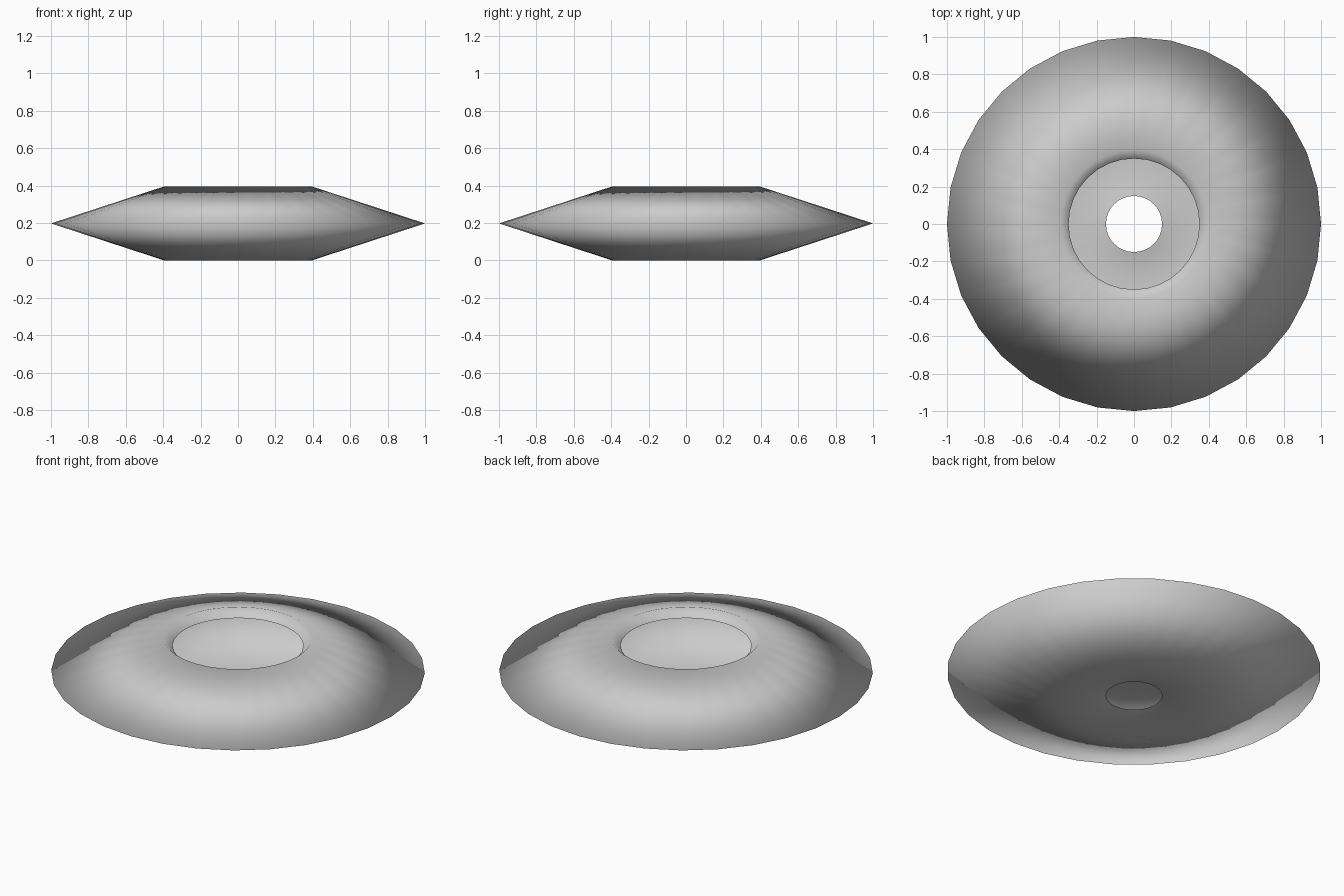
import bpy, bmesh, math

if "Cube" in bpy.data.objects:
    bpy.data.objects.remove(bpy.data.objects["Cube"])

# Open shell cross-section: (radius, height), from the lower hole round to the upper opening
profile = [(0.15, 0.048), (0.395, 0.0), (1.0, 0.1975), (0.395, 0.395), (0.35, 0.35)]
SIDES = 32

bm = bmesh.new()
verts = [bm.verts.new((r, 0, z)) for r, z in profile]
edges = [bm.edges.new(pair) for pair in zip(verts, verts[1:])]

# Revolve the profile around z
bmesh.ops.spin(bm, geom=verts + edges, cent=(0, 0, 0), axis=(0, 0, 1),
               angle=2 * math.pi, steps=SIDES, use_duplicate=False)
bmesh.ops.remove_doubles(bm, verts=bm.verts[:], dist=1e-4)

# Make the normals point outwards (the outer bottom must face down)
bm.normal_update()
low = min(bm.faces, key=lambda f: f.calc_center_median().z)
if low.normal.z > 0:
    bmesh.ops.reverse_faces(bm, faces=bm.faces[:])
for f in bm.faces:
    f.smooth = True

mesh = bpy.data.meshes.new("disc_shell")
bm.to_mesh(mesh)
bm.free()
disc = bpy.data.objects.new("disc_shell", mesh)
bpy.context.collection.objects.link(disc)
